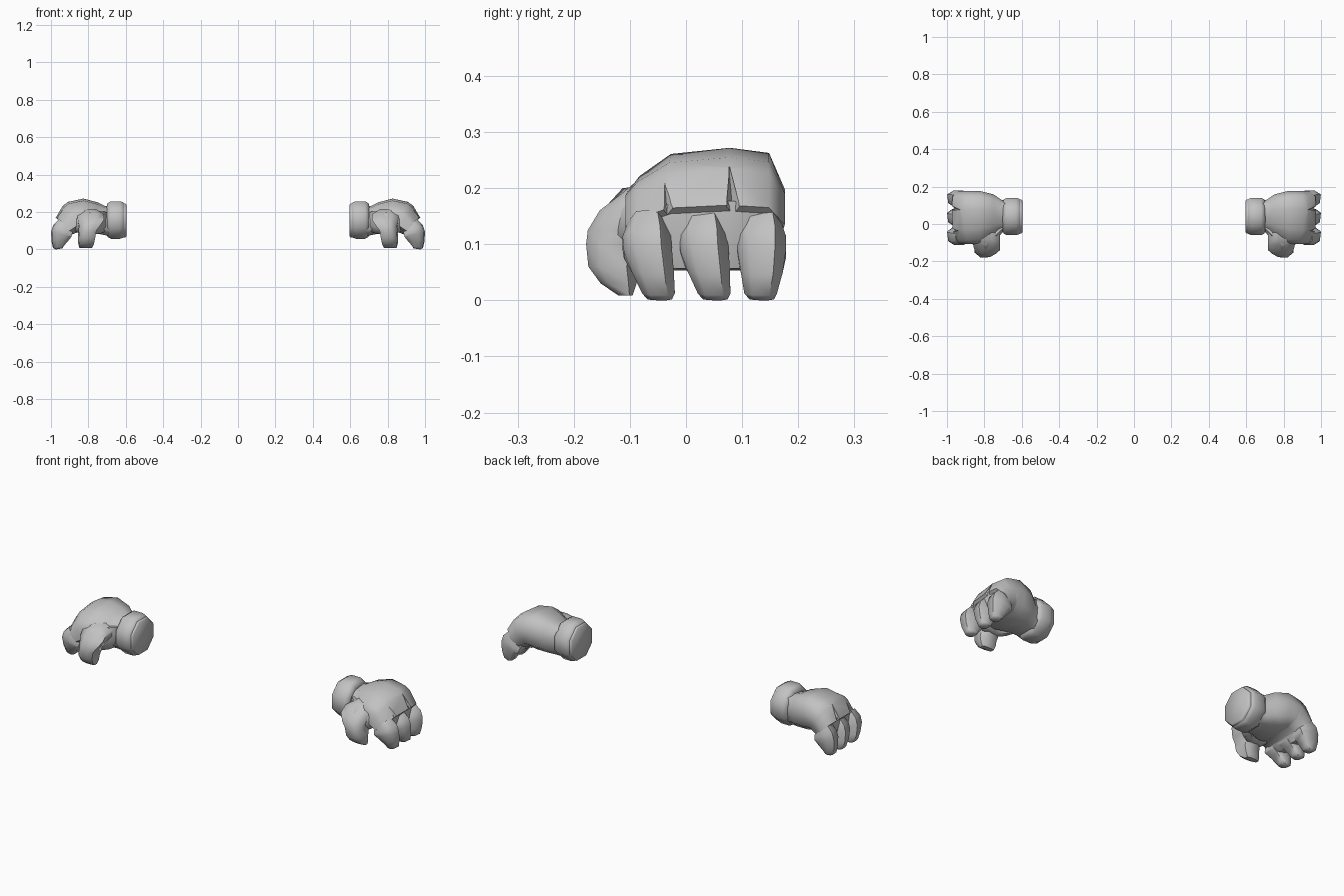
import bpy, bmesh
from math import sin, cos, radians
from mathutils import Vector

cube = bpy.data.objects.get("Cube")
if cube:
    bpy.data.objects.remove(cube, do_unlink=True)

grey = bpy.data.materials.new("glove grey")
grey.use_nodes = True
grey.diffuse_color = (0.54, 0.54, 0.54, 1)
grey.node_tree.nodes["Principled BSDF"].inputs["Base Color"].default_value = (0.54, 0.54, 0.54, 1)

# Cross-section shapes as (width, thickness) in -1..1
OCTAGON = [(cos(radians(a)) / cos(radians(22.5)), sin(radians(a)) / cos(radians(22.5)))
           for a in (22.5 + 45 * i for i in range(8))]
BACK_OF_HAND = [(-1, -.6), (-1, .15), (-.85, .45), (-.45, .88), (.3, 1), (.8, .9),
                (1, .2), (.93, -.6), (.6, -1), (-.6, -1)]
FINGER = [(-.75, -1), (-1, -.5), (-1, .35), (-.55, .9), (.55, 1), (1, .4), (1, -.5), (.75, -1)]
DIAMOND = [(-1, 0), (0, 1), (1, 0), (0, -1)]


def loft(name, profile, sections, side, smooth=True):
    """Skin sections of (x, z, tilt, y, half width, half thickness)."""
    bm = bmesh.new()
    rings = []
    for x, z, tilt, y, hw, ht in sections:
        t = radians(tilt)
        rings.append([bm.verts.new(Vector((side * (x - sin(t) * ht * v), y + hw * u,
                                           z + cos(t) * ht * v))) for u, v in profile])
    n = len(profile)
    for a, b in zip(rings, rings[1:]):
        for i in range(n):
            j = (i + 1) % n
            bm.faces.new((a[i], a[j], b[j], b[i]))
    bm.faces.new(rings[0])
    bm.faces.new(rings[-1])
    bmesh.ops.recalc_face_normals(bm, faces=bm.faces)
    mesh = bpy.data.meshes.new(name)
    bm.to_mesh(mesh)
    bm.free()
    mesh.materials.append(grey)
    if smooth:
        mesh.polygons.foreach_set("use_smooth", [True] * len(mesh.polygons))
        mesh.set_sharp_from_angle(angle=radians(58))
    ob = bpy.data.objects.new(name, mesh)
    bpy.context.collection.objects.link(ob)
    return ob


def build_hand(side, label):
    # Cuff with a smaller end cap
    loft(label + "_cuff", OCTAGON,
         [(x, .157, 0, .04, r, r) for x, r in
          ((.607, .086), (.612, .094), (.63, .1), (.68, .1), (.698, .09), (.702, .07))], side)
    loft(label + "_cuff_cap", OCTAGON,
         [(x, .155, 0, .04, r, r) for x, r in ((.597, .086), (.602, .09), (.62, .09))], side)

    # Palm from wrist over to the knuckles
    palm = loft(label + "_palm", BACK_OF_HAND, [
        (.68, .152, 0, .04, .085, .078),
        (.71, .154, 0, .042, .088, .078),
        (.75, .168, 0, .045, .113, .084),
        (.82, .18, -4, .036, .14, .092),
        (.875, .175, -22, .034, .142, .086),
        (.892, .165, -33, .034, .142, .082),
        (.928, .126, -47, .034, .142, .064)], side)

    # Webbing that fills between the finger roots
    loft(label + "_finger_webbing", BACK_OF_HAND, [
        (.918, .135, -47, .034, .138, .062),
        (.925, .095, -70, .034, .125, .042),
        (.928, .055, -85, .042, .098, .024)], side)

    # Grooves between the knuckles
    for i, y in enumerate((-.034, .083)):
        cutter = loft(f"{label}_knuckle_groove_{i}", DIAMOND, [
            (.93, .235, -35, y - .006, .002, .006),
            (.97, .175, -45, y, .011, .02),
            (.985, .13, -60, y + .004, .016, .03)], side, False)
        cutter.hide_render = True
        cutter.hide_set(True)
        cut = palm.modifiers.new("groove", 'BOOLEAN')
        cut.operation = 'DIFFERENCE'
        cut.solver = 'EXACT'
        cut.object = cutter

    # Three curled fingers: (name, base y, tip y)
    for finger, y, tip in (("front", -.07, -.047), ("middle", .031, .052), ("rear", .135, .135)):
        loft(f"{label}_{finger}_finger", FINGER, [
            (.92, .127, -45, y, .034, .05),
            (.938, .104, -60, y, .043, .057),
            (.945, .082, -75, y + .1 * (tip - y), .043, .056),
            (.952, .048, -90, y + .5 * (tip - y), .037, .046),
            (.96, .014, -100, tip - .002, .029, .03),
            (.956, .003, -100, tip, .022, .018)], side)

    # Thumb hanging down at the front, flaring into the palm
    loft(label + "_thumb", FINGER, [
        (.8, .215, -90, -.055, .03, .04),
        (.792, .19, -90, -.073, .042, .075),
        (.79, .16, -90, -.094, .06, .074),
        (.797, .125, -90, -.115, .06, .058),
        (.805, .1, -90, -.124, .054, .048),
        (.81, .06, -90, -.13, .044, .046),
        (.812, .03, -90, -.12, .032, .042),
        (.814, .009, -90, -.108, .013, .034)], side)

    # Ball of the thumb running back to the wrist
    loft(label + "_thumb_base", OCTAGON, [
        (.7, .15, 0, -.01, .03, .05),
        (.735, .145, 0, -.04, .045, .06),
        (.79, .14, 0, -.09, .055, .06),
        (.85, .14, 0, -.075, .048, .055),
        (.89, .145, 0, -.05, .03, .035)], side)


build_hand(1, "left")
build_hand(-1, "right")
